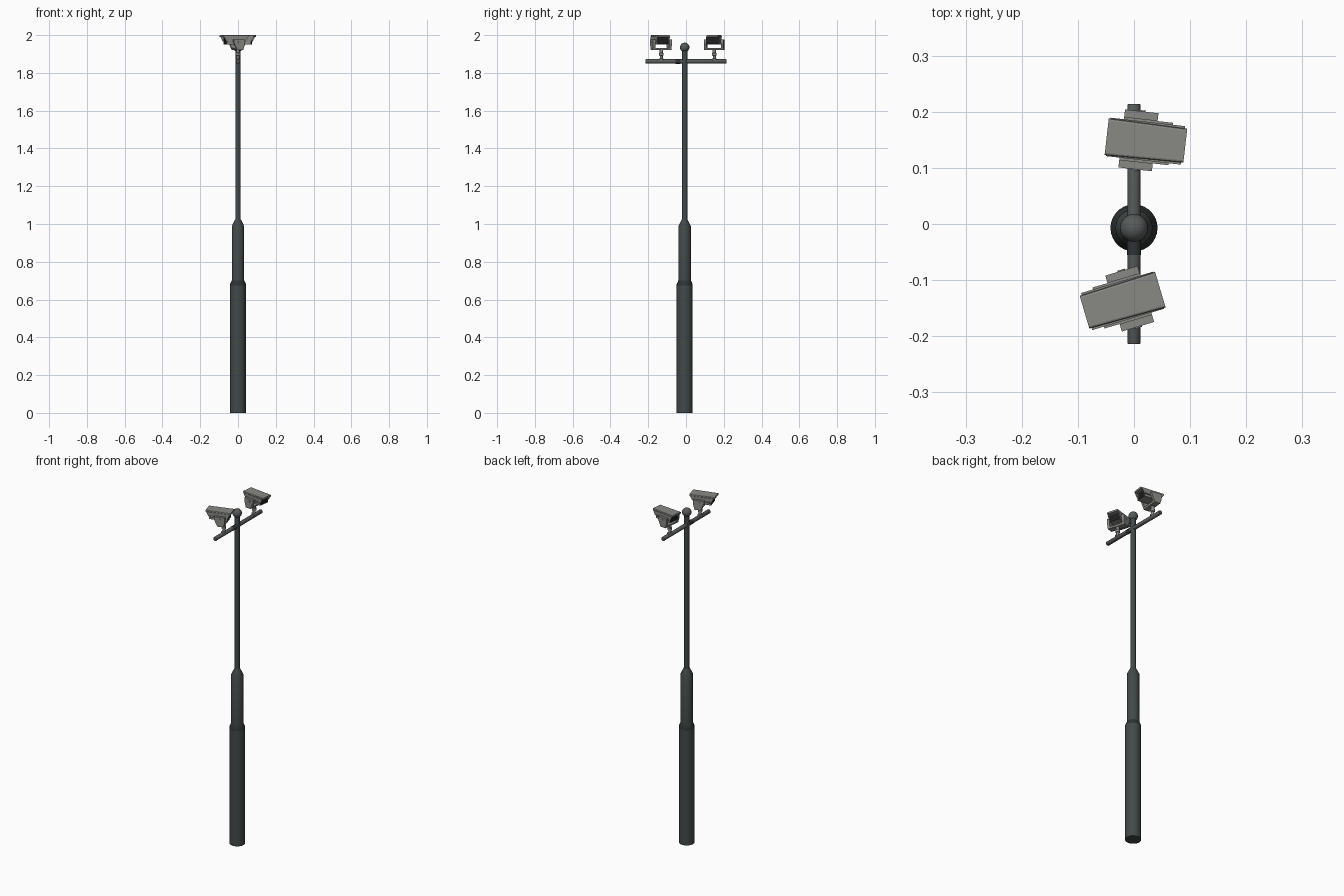
import bpy, bmesh, math
from mathutils import Matrix, Vector

if "Cube" in bpy.data.objects:
    bpy.data.objects.remove(bpy.data.objects["Cube"])


def material(name, rgb):
    m = bpy.data.materials.new(name)
    m.diffuse_color = (*rgb, 1)
    m.use_nodes = True
    m.node_tree.nodes["Principled BSDF"].inputs["Base Color"].default_value = m.diffuse_color
    return m


POLE = material("dark_pole_paint", (0.055, 0.066, 0.066))
RING = material("dark_ring_paint", (0.028, 0.033, 0.034))
BAR = material("grey_bar_metal", (0.095, 0.105, 0.102))
SHELL = material("light_grey_housing", (0.25, 0.25, 0.235))
BLACK = material("black_glass", (0.012, 0.013, 0.014))

POLE_Y = -0.007


def finish(bm, name, mats, matrix=Matrix(), smooth=False):
    bmesh.ops.recalc_face_normals(bm, faces=bm.faces)
    me = bpy.data.meshes.new(name)
    bm.to_mesh(me)
    bm.free()
    me.transform(matrix)
    for m in mats:
        me.materials.append(m)
    ob = bpy.data.objects.new(name, me)
    bpy.context.collection.objects.link(ob)
    if smooth:
        bpy.ops.object.select_all(action='DESELECT')
        ob.select_set(True)
        bpy.context.view_layer.objects.active = ob
        bpy.ops.object.shade_smooth_by_angle(angle=math.radians(35))
    return ob


def lathe(name, profile, mat, matrix=Matrix(), n=28):
    """Closed round solid from (radius, z) points."""
    bm = bmesh.new()
    rings = [[bm.verts.new((r * math.cos(2 * math.pi * i / n),
                            r * math.sin(2 * math.pi * i / n), z))
              for i in range(n)] for r, z in profile]
    for a, b in zip(rings, rings[1:]):
        for i in range(n):
            j = (i + 1) % n
            bm.faces.new((a[i], a[j], b[j], b[i]))
    bm.faces.new(rings[0])
    bm.faces.new(rings[-1])
    return finish(bm, name, [mat], matrix, True)


def prism(bm, profile, y0, y1):
    """Extrude an (x, z) profile from y0 to y1."""
    a = [bm.verts.new((x, y0, z)) for x, z in profile]
    b = [bm.verts.new((x, y1, z)) for x, z in profile]
    n = len(a)
    for i in range(n):
        j = (i + 1) % n
        bm.faces.new((a[i], a[j], b[j], b[i]))
    bm.faces.new(a)
    bm.faces.new(b)


# Stepped pole with a dark ring at the lower shoulder
at_pole = Matrix.Translation((0, POLE_Y, 0))
lathe("lower_pole", [(0.042, 0), (0.042, 0.675)], POLE, at_pole)
lathe("shoulder_ring", [(0.042, 0.675), (0.042, 0.682), (0.033, 0.702)], RING, at_pole)
lathe("middle_pole", [(0.033, 0.70), (0.033, 0.988), (0.015, 1.025)], POLE, at_pole)
lathe("upper_pole", [(0.0145, 1.02), (0.0145, 1.925)], POLE, at_pole)

# Ball finial
bm = bmesh.new()
bmesh.ops.create_uvsphere(bm, u_segments=24, v_segments=14, radius=0.025)
finish(bm, "ball_cap", [BAR], Matrix.Translation((0, POLE_Y, 1.935)), True)

# Cross bar and its clamp collar
along_y = Matrix.Translation((0, 0, 1.861)) @ Matrix.Rotation(-math.pi / 2, 4, 'X')
lathe("cross_bar", [(0.0105, -0.214), (0.0115, -0.212), (0.0115, 0.212), (0.0105, 0.214)],
      BAR, along_y, 20)
lathe("bar_clamp", [(0.0128, -0.055), (0.0128, -0.028)], RING, along_y, 20)


def camera_unit(label, y, angle):
    """Hooded housing in a yoke; local +x is the viewing direction."""
    m = Matrix.Translation((0, y, 0)) @ Matrix.Rotation(math.radians(angle), 4, 'Z')

    # Mounting post with collars
    lathe(label + "_post", [(0.014, 1.866), (0.014, 1.874), (0.008, 1.876), (0.008, 1.890),
                            (0.012, 1.892), (0.012, 1.905), (0.009, 1.907), (0.009, 1.925)],
          SHELL, m, 18)

    # U-shaped yoke: two tapered cheeks and a floor
    bm = bmesh.new()
    cheek = [(-0.022, 1.978), (0.038, 1.978), (0.038, 1.962), (0.020, 1.922),
             (-0.014, 1.922), (-0.022, 1.950)]
    for y0, y1 in ((-0.052, -0.038), (0.038, 0.052)):
        prism(bm, cheek, y0, y1)
    prism(bm, [(-0.014, 1.922), (0.020, 1.922), (0.024, 1.932), (-0.016, 1.932)], -0.04, 0.04)
    finish(bm, label + "_yoke", [SHELL], m)

    # Pivot bolts on both cheeks
    for s in (-1, 1):
        lathe(label + "_pivot_bolt", [(0.007, 0.051), (0.007, 0.054)], SHELL,
              m @ Matrix.Translation((0.008, 0, 1.962)) @ Matrix.Rotation(-s * math.pi / 2, 4, 'X'), 12)

    # Body box with inset dark windows on both ends
    bm = bmesh.new()
    prism(bm, [(-0.030, 1.950), (0.072, 1.950), (0.072, 1.990), (-0.030, 1.990)], -0.031, 0.031)
    bmesh.ops.recalc_face_normals(bm, faces=bm.faces)
    ends = [f for f in bm.faces if abs(f.normal.x) > 0.9]
    bmesh.ops.inset_individual(bm, faces=ends, thickness=0.003, depth=-0.002)
    for f in ends:
        f.material_index = 1
    finish(bm, label + "_body", [SHELL, BLACK], m)

    # Hood: top plate narrowing to the front, and slanted side flaps
    bm = bmesh.new()
    prism(bm, [(-0.049, 1.990), (0.092, 1.990), (0.092, 2.0), (-0.049, 2.0)], -0.033, 0.033)
    for v in bm.verts:
        if v.co.x > 0:
            v.co.y *= 0.92
    edges = [e for e in bm.edges if all(v.co.z > 1.995 for v in e.verts)
             and abs(e.verts[0].co.x - e.verts[1].co.x) > 0.1]
    bmesh.ops.bevel(bm, geom=edges, offset=0.004, segments=2, affect='EDGES', profile=0.5)
    flap = [(-0.046, 1.992), (0.088, 1.992), (0.074, 1.966), (-0.032, 1.966)]
    for s in (-1, 1):
        prism(bm, flap, s * 0.030, s * 0.0345)
    prism(bm, [(-0.022, 1.964), (0.066, 1.964), (0.066, 1.972), (-0.022, 1.972)], -0.038, 0.038)
    finish(bm, label + "_hood", [SHELL], m)


camera_unit("rear_camera", 0.150, -6.5)
camera_unit("front_camera", -0.131, 196.5)
